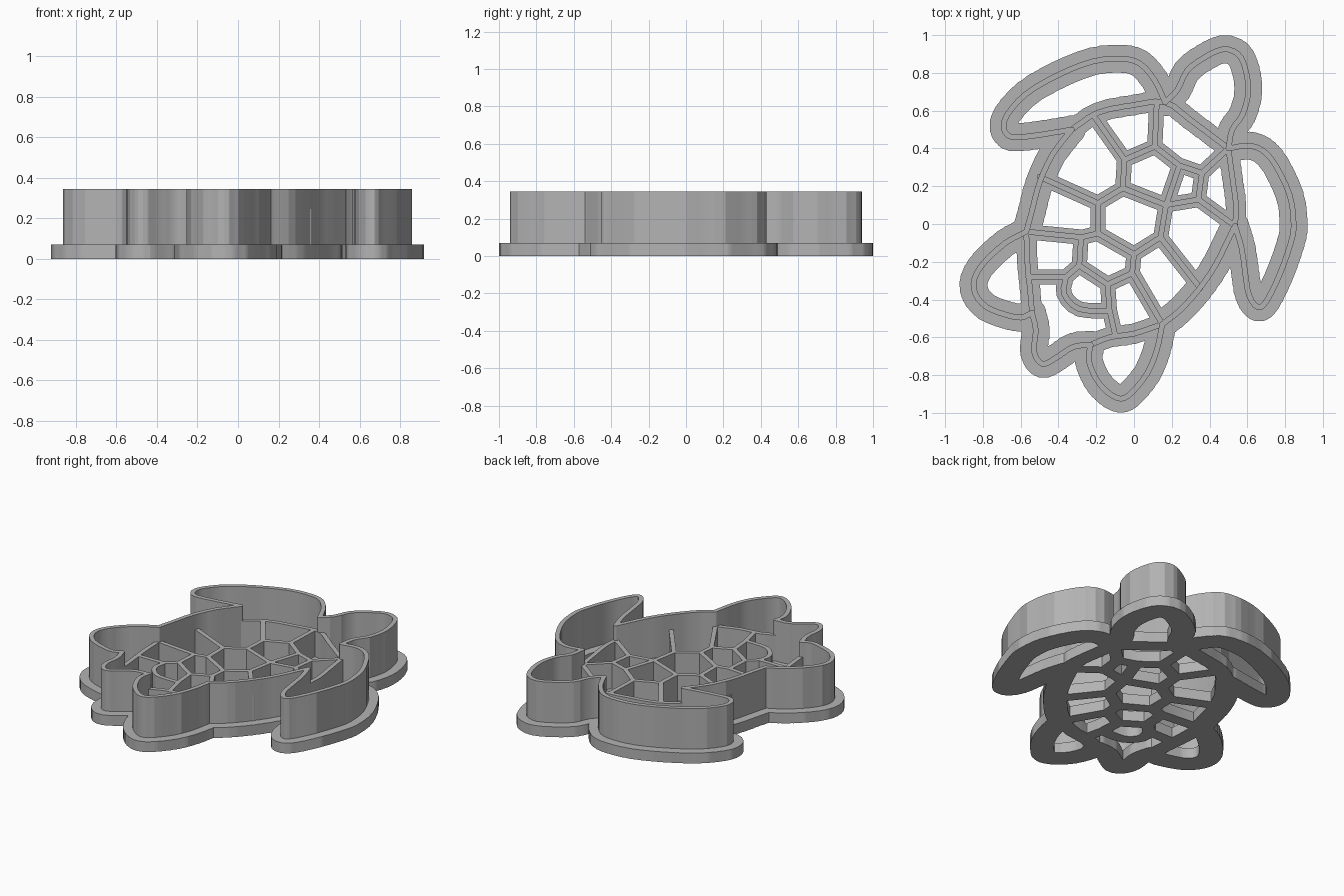
import bpy, bmesh, math
from mathutils import Vector
from mathutils.geometry import delaunay_2d_cdt

if "Cube" in bpy.data.objects:
    bpy.data.objects.remove(bpy.data.objects["Cube"], do_unlink=True)

BASE_TOP, LOW_TOP, HIGH_TOP = .07, .245, .345
RIM, EDGE, RIB, WALL = .075, .055, .041, .015
SIDES = 16

grey = bpy.data.materials.new("plain grey plastic")
grey.use_nodes = True
colour = (.45, .45, .45, 1)
grey.diffuse_color = colour
grey.node_tree.nodes["Principled BSDF"].inputs["Base Color"].default_value = colour


def smooth(path, steps=3):
    """Catmull-Rom curve through the points."""
    p = [Vector(q) for q in path]
    p = [p[0] * 2 - p[1]] + p + [p[-1] * 2 - p[-2]]
    out = []
    for a, b, c, d in zip(p, p[1:], p[2:], p[3:]):
        for i in range(steps):
            t = i / steps
            out.append((b * 2 + (c - a) * t + (a * 2 - b * 5 + c * 4 - d) * t * t
                        + (b * 3 - a - c * 3 + d) * t ** 3) / 2)
    return out + [p[-2]]


def capsules(path, radius):
    """Round-ended outline for each segment of a path."""
    shapes = []
    for a, b in zip(path, path[1:]):
        a, b = Vector(a), Vector(b)
        shape = []
        for k in range(SIDES):
            ang = math.tau * (k + .5) / SIDES
            n = Vector((math.cos(ang), math.sin(ang)))
            shape.append((b if n.dot(b - a) > 0 else a) + n * radius)
        shapes.append(shape)
    return shapes


def slab(name, shapes, bottom, top):
    """Merge overlapping flat outlines into one solid plate."""
    coords, edges, boxes = [], [], []
    for s in shapes:
        start, n = len(coords), len(s)
        coords += s
        edges += [(start + i, start + (i + 1) % n) for i in range(n)]
        xs, ys = [v.x for v in s], [v.y for v in s]
        boxes.append((min(xs), max(xs), min(ys), max(ys), s))

    def covered(x, y):
        for x0, x1, y0, y1, s in boxes:
            if x0 < x < x1 and y0 < y < y1:
                if all((q.x - p.x) * (y - p.y) - (q.y - p.y) * (x - p.x) > -1e-7
                       for p, q in zip(s, s[1:] + s[:1])):
                    return True
        return False

    verts, _, tris = delaunay_2d_cdt(coords, edges, [], 0, 1e-5)[:3]
    bm = bmesh.new()
    made = [bm.verts.new((v.x, v.y, bottom)) for v in verts]
    for t in tris:
        c = sum((verts[i] for i in t), Vector((0, 0))) / len(t)
        if covered(c.x, c.y):
            bm.faces.new([made[i] for i in t])
    bmesh.ops.delete(bm, geom=[v for v in bm.verts if not v.link_faces], context='VERTS')
    grown = bmesh.ops.extrude_face_region(bm, geom=bm.faces[:], use_keep_orig=True)
    bmesh.ops.translate(bm, vec=(0, 0, top - bottom),
                        verts=[g for g in grown["geom"] if isinstance(g, bmesh.types.BMVert)])
    bmesh.ops.recalc_face_normals(bm, faces=bm.faces[:])
    mesh = bpy.data.meshes.new(name)
    bm.to_mesh(mesh)
    bm.free()
    mesh.materials.append(grey)
    obj = bpy.data.objects.new(name, mesh)
    bpy.context.collection.objects.link(obj)
    bpy.ops.object.select_all(action='DESELECT')
    obj.select_set(True)
    bpy.context.view_layer.objects.active = obj
    bpy.ops.object.shade_smooth_by_angle(angle=math.radians(35))


# Corners where the outline folds inward
neck_right, neck_left = (.165, .645), (.50, .40)
armpit, hip = (-.33, .50), (-.57, -.04)
tail_a, tail_b = (-.54, -.47), (-.23, -.64)
knee, elbow = (.15, -.53), (.535, -.01)

# Silhouette, one curve per limb or shell side
long_flipper = [neck_right, (.11, .76), (.03, .85), (-.07, .875), (-.22, .86), (-.40, .79),
                (-.57, .69), (-.67, .58), (-.69, .51), (-.66, .465), (-.60, .46),
                (-.48, .475), armpit]
shell_side = [armpit, (-.43, .37), (-.50, .22), (-.54, .07), hip]
side_foot = [hip, (-.68, -.10), (-.79, -.20), (-.845, -.29), (-.84, -.37), (-.78, -.44),
             (-.68, -.48), (-.60, -.495), tail_a]
tail = [tail_a, (-.52, -.56), (-.53, -.66), (-.51, -.72), (-.47, -.74), (-.40, -.70),
        (-.32, -.65), tail_b]
back_foot = [tail_b, (-.24, -.72), (-.20, -.82), (-.14, -.89), (-.07, -.925), (-.01, -.89),
             (.07, -.79), (.12, -.67), knee]
shell_back = [knee, (.24, -.46), (.34, -.35), (.43, -.22), (.50, -.08), elbow]
curved_flipper = [elbow, (.57, -.13), (.59, -.27), (.61, -.38), (.655, -.44), (.70, -.41),
                  (.77, -.27), (.83, -.10), (.845, 0), (.825, .15), (.75, .31),
                  (.68, .39), (.60, .415), neck_left]
head = [neck_left, (.52, .50), (.575, .58), (.605, .70), (.59, .82), (.55, .90),
        (.47, .925), (.37, .88), (.28, .81), (.23, .71), neck_right]
silhouette = [smooth(p) for p in (long_flipper, shell_side, side_foot, tail, back_foot,
                                  shell_back, curved_flipper, head)]

# Shell borders that run between shell and limbs
borders = [smooth(p) for p in (
    [armpit, (-.19, .59), (0, .63), neck_right, (.30, .55), neck_left],
    [neck_left, (.52, .25), (.54, .10), elbow],
    [hip, (-.565, -.20), (-.55, -.35), tail_a],
    [knee, (0, -.58), (-.13, -.60), tail_b])]

# Shell plates: three linked hexagons down the spine
a1, a2, a3, ab, ba = (-.05, .34), (.11, .41), (.24, .31), (.17, .10), (-.06, .19)
b3, bc, cb, b6 = (.14, -.07), (0, -.16), (-.19, -.05), (-.19, .11)
c3, c4, c5, c6 = (-.01, -.26), (-.14, -.32), (-.29, -.22), (-.28, -.07)
side_a, side_b = (.36, .27), (.34, .13)
ribs = [
    [ba, a1, a2, a3, ab, ba],
    [ba, b6, cb, bc, b3, ab],
    [cb, c6, c5, c4, c3, bc],
    # Spokes to the shell border
    [a1, (-.21, .57)], [a2, (.12, .63)],
    [a3, side_a, neck_left], [side_a, side_b],
    [ab, side_b, elbow], [b3, (.35, -.34)],
    [c3, knee], [c4, (-.13, -.45), (-.10, -.59)],
    [b6, (-.50, .25)], [c6, hip],
    [c5, (-.36, -.28), (-.56, -.28)],
    smooth([(-.36, -.28), (-.37, -.37), (-.29, -.45), (-.13, -.46)])]


def outlines(paths, radius):
    return [s for p in paths for s in capsules(p, radius)]


# Flat flange, tall cutting wall and lower stamping ribs
slab("base_flange", outlines(silhouette, RIM) + outlines(borders, EDGE) + outlines(ribs, RIB),
     0, BASE_TOP)
slab("outer_cutting_wall", outlines(silhouette, WALL), BASE_TOP, HIGH_TOP)
slab("inner_shell_ribs", outlines(borders, WALL) + outlines(ribs, WALL), BASE_TOP, LOW_TOP)
